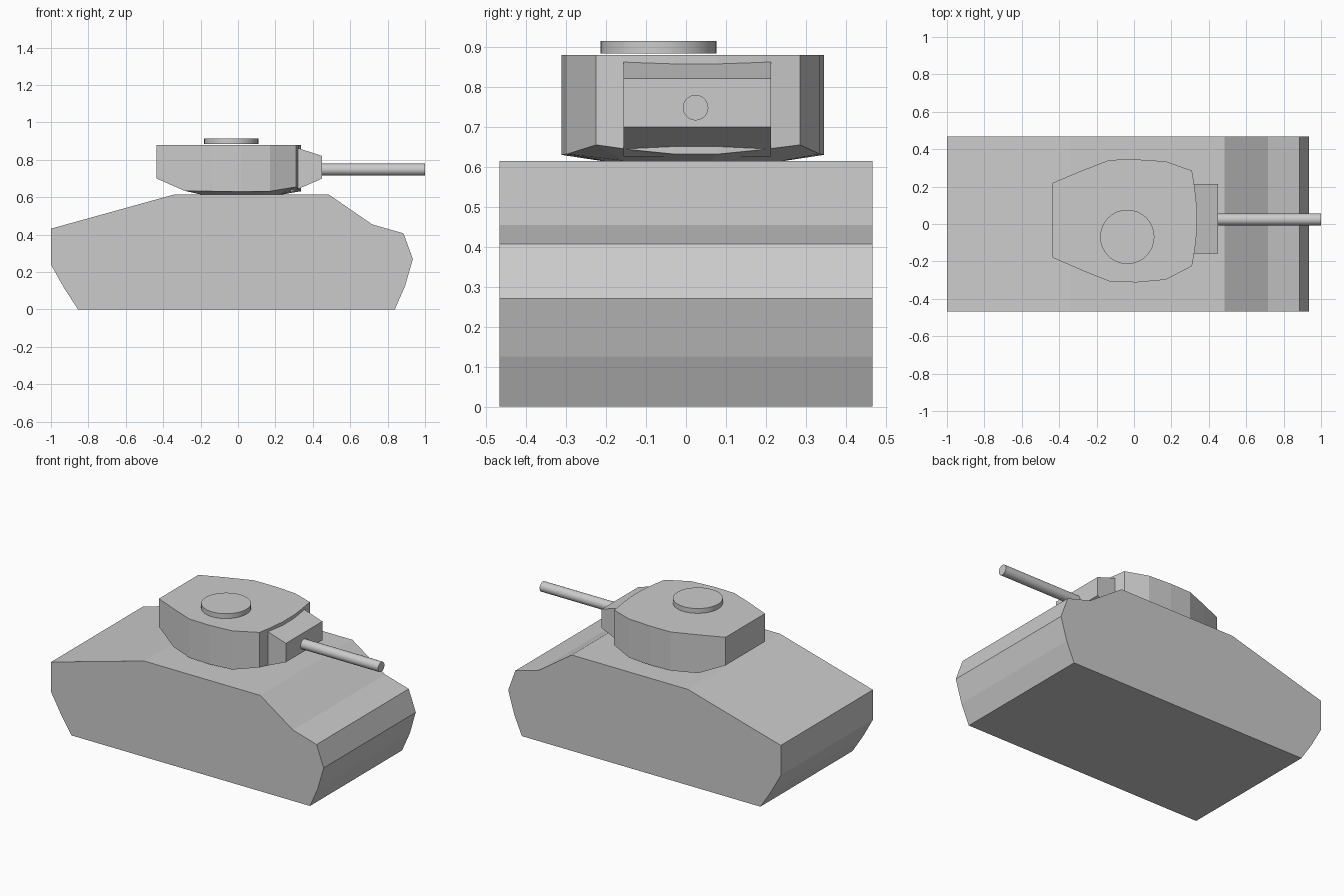
import bpy, bmesh, math

if "Cube" in bpy.data.objects:
    bpy.data.objects.remove(bpy.data.objects["Cube"])


def make_object(name, bm):
    bmesh.ops.recalc_face_normals(bm, faces=bm.faces[:])
    mesh = bpy.data.meshes.new(name)
    bm.to_mesh(mesh)
    bm.free()
    obj = bpy.data.objects.new(name, mesh)
    bpy.context.collection.objects.link(obj)
    return obj


def loft(name, lower, upper):
    """Closed solid between two rings with equal point counts."""
    return loft_rings(name, [lower, upper])


def loft_rings(name, rings):
    bm = bmesh.new()
    loops = [[bm.verts.new(p) for p in ring] for ring in rings]
    n = len(loops[0])
    for a, b in zip(loops, loops[1:]):
        for i in range(n):
            j = (i + 1) % n
            bm.faces.new((a[i], a[j], b[j], b[i]))
    bm.faces.new(loops[0])
    bm.faces.new(loops[-1])
    return make_object(name, bm)


def extrude_y(name, profile, y0, y1):
    return loft(name, [(x, y0, z) for x, z in profile],
                [(x, y1, z) for x, z in profile])


def cylinder(name, radius, depth, sides, location, rotation=(0, 0, 0)):
    bpy.ops.mesh.primitive_cylinder_add(vertices=sides, radius=radius, depth=depth,
                                        location=location, rotation=rotation)
    obj = bpy.context.object
    obj.name = name
    bpy.ops.object.shade_smooth_by_angle(angle=math.radians(35))
    return obj


# Hull: side profile extruded across the width
hull = [(-0.855, 0), (-0.93, 0.115), (-1, 0.24), (-1, 0.432), (-0.34, 0.615),
        (0.485, 0.615), (0.717, 0.455), (0.885, 0.407), (0.935, 0.27),
        (0.893, 0.125), (0.838, 0)]
extrude_y("hull", hull, -0.467, 0.467)

# Turret: plan outline with the height of its lower rim at each corner
outline = [(-0.435, 0.22, 0.70), (-0.285, 0.283, 0.634), (-0.13, 0.343, 0.632),
           (0.015, 0.345, 0.63), (0.17, 0.335, 0.632), (0.31, 0.285, 0.655),
           (0.325, 0.19, 0.643), (0.337, 0.08, 0.632), (0.337, -0.03, 0.632),
           (0.325, -0.14, 0.643), (0.31, -0.225, 0.655), (0.17, -0.298, 0.632),
           (0.015, -0.312, 0.63), (-0.13, -0.308, 0.632), (-0.285, -0.245, 0.634),
           (-0.435, -0.18, 0.70)]
mid_y = 0.018
belly = [(max(x, -0.285) * 0.7, mid_y + (y - mid_y) * 0.7, 0.615) for x, y, z in outline]
roof = [(x, y, 0.88) for x, y, z in outline]
loft_rings("turret", [belly, outline, roof])

# Tapered gun mantlet, its rear end buried in the turret
mantlet = [(0.28, 0.626), (0.45, 0.70), (0.45, 0.821), (0.28, 0.876)]
extrude_y("gun_mantlet", mantlet, -0.157, 0.213)

# Gun barrel
cylinder("gun_barrel", 0.032, 0.56, 20, (0.72, 0.024, 0.748), (0, math.pi / 2, 0))

# Commander hatch
cylinder("turret_hatch", 0.145, 0.031, 32, (-0.036, -0.069, 0.8995))
